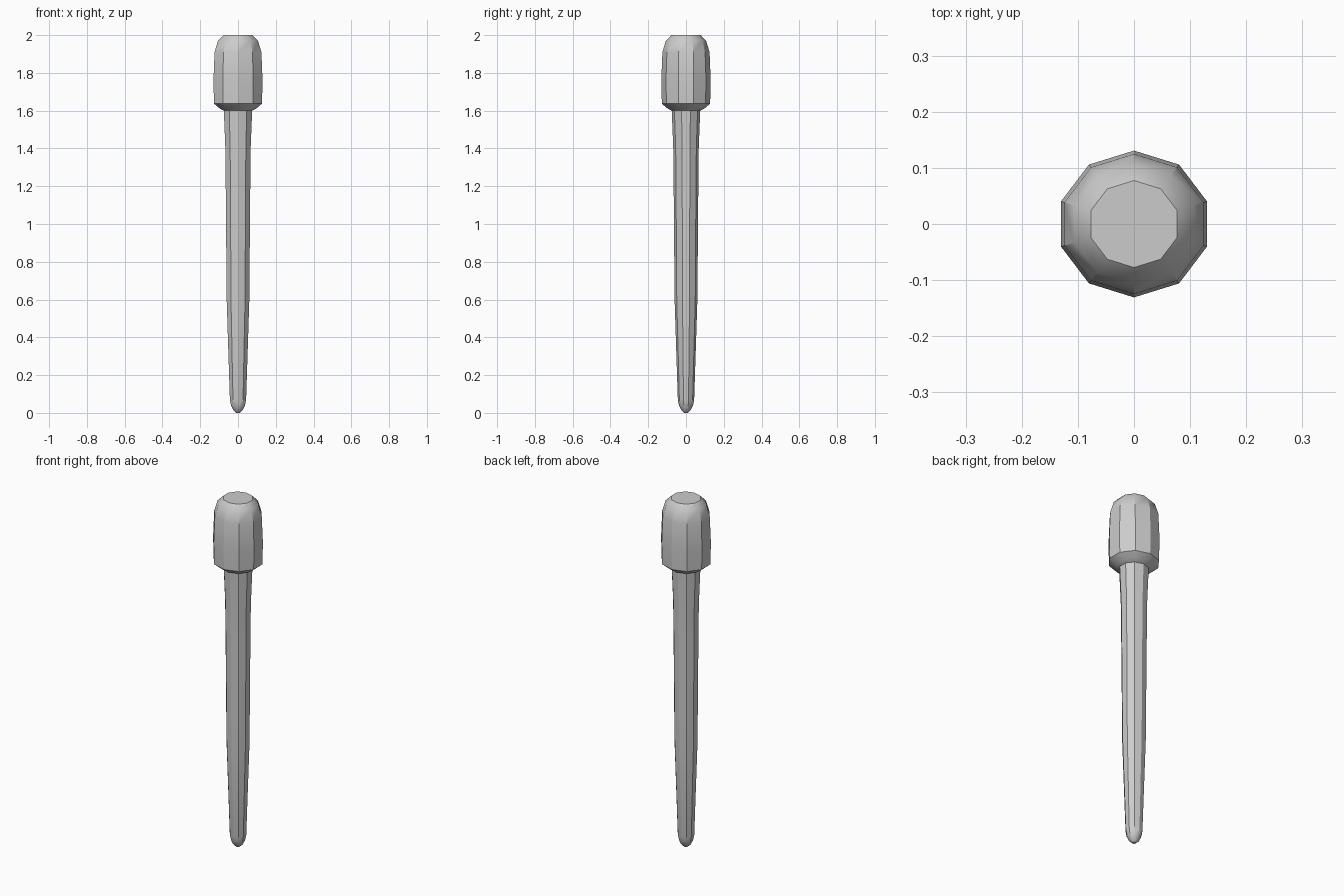
import bpy, bmesh, math

if "Cube" in bpy.data.objects:
    bpy.data.objects.remove(bpy.data.objects["Cube"])

SIDES = 10
Y_SCALE = 0.957  # evens out the ten-sided width in y


def lathe(name, profile):
    """Ten-sided solid from (half width in x, z) points, bottom to top."""
    bm = bmesh.new()
    rings = []
    for w, z in profile:
        r = w / math.cos(math.radians(18))
        ring = []
        for i in range(SIDES):
            a = math.radians(90) + 2 * math.pi * i / SIDES
            ring.append(bm.verts.new((r * math.cos(a), r * math.sin(a) * Y_SCALE, z)))
        rings.append(ring)
    for lo, hi in zip(rings, rings[1:]):
        for i in range(SIDES):
            j = (i + 1) % SIDES
            bm.faces.new((lo[i], lo[j], hi[j], hi[i]))
    bm.faces.new(rings[0][::-1])
    bm.faces.new(rings[-1])
    mesh = bpy.data.meshes.new(name)
    bm.to_mesh(mesh)
    bm.free()
    obj = bpy.data.objects.new(name, mesh)
    bpy.context.collection.objects.link(obj)
    bpy.ops.object.select_all(action='DESELECT')
    obj.select_set(True)
    bpy.context.view_layer.objects.active = obj
    bpy.ops.object.shade_smooth_by_angle(angle=math.radians(33))
    return obj


# Whole pin in one skin: rounded tip, tapered shaft, flared neck, barrel head
lathe("pin", [
    (0.010, 0.0), (0.025, 0.014), (0.037, 0.04), (0.043, 0.07),
    (0.060, 0.60), (0.064, 1.10), (0.067, 1.40), (0.075, 1.60),
    (0.095, 1.61), (0.127, 1.637),
    (0.130, 1.76), (0.124, 1.91), (0.106, 1.97), (0.077, 2.0),
])
